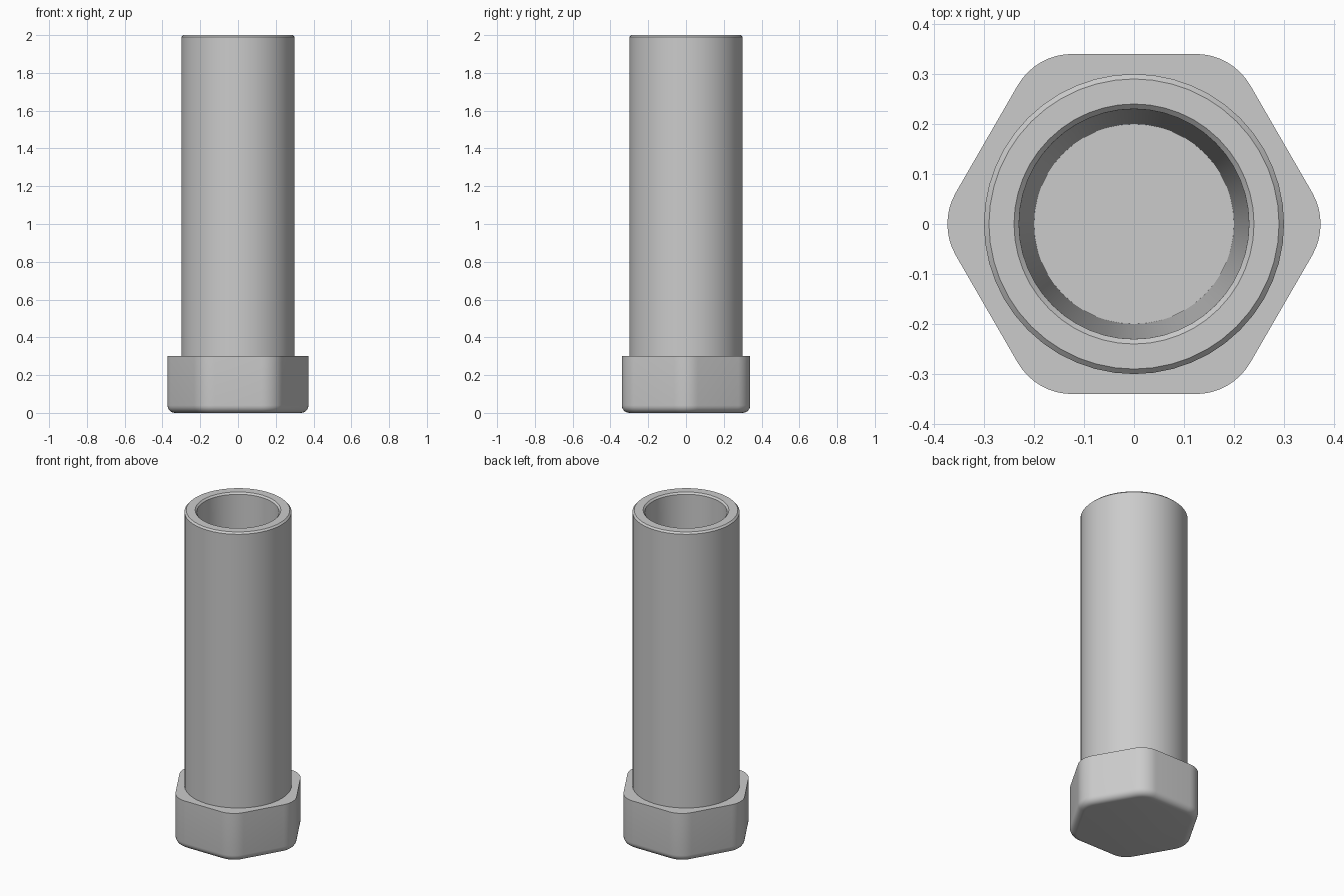
import bpy, bmesh
from math import sin, cos, pi, radians

if "Cube" in bpy.data.objects:
    bpy.data.objects.remove(bpy.data.objects["Cube"], do_unlink=True)

GREY = (0.6, 0.6, 0.6, 1)
metal = bpy.data.materials.new("light_grey")
metal.use_nodes = True
metal.diffuse_color = GREY
metal.node_tree.nodes["Principled BSDF"].inputs["Base Color"].default_value = GREY


def loft(name, rings, cap_start, cap_end):
    """Join a list of closed point rings with quads, optionally capping the ends."""
    bm = bmesh.new()
    loops = [[bm.verts.new(p) for p in ring] for ring in rings]
    n = len(loops[0])
    for a, b in zip(loops, loops[1:]):
        for i in range(n):
            j = (i + 1) % n
            bm.faces.new((a[i], a[j], b[j], b[i]))
    if cap_start:
        bm.faces.new(loops[0][::-1])
    if cap_end:
        bm.faces.new(loops[-1])
    mesh = bpy.data.meshes.new(name)
    bm.to_mesh(mesh)
    bm.free()
    mesh.materials.append(metal)
    obj = bpy.data.objects.new(name, mesh)
    bpy.context.collection.objects.link(obj)
    bpy.ops.object.select_all(action="DESELECT")
    obj.select_set(True)
    bpy.context.view_layer.objects.active = obj
    bpy.ops.object.shade_smooth_by_angle(angle=radians(30))
    return obj


def circle(r, z, n=48):
    return [(r * cos(2 * pi * i / n), r * sin(2 * pi * i / n), z) for i in range(n)]


def rounded_hex(inset, z, apothem=0.34, corner=0.126, steps=8):
    centre = (apothem - corner) / cos(pi / 6)
    r = corner - inset
    points = []
    for k in range(6):
        mid = k * pi / 3
        for s in range(steps + 1):
            a = mid + (s / steps - 0.5) * pi / 3
            points.append((centre * cos(mid) + r * cos(a),
                           centre * sin(mid) + r * sin(a), z))
    return points


# Hollow shank: chamfered rim and a tapered blind bore
FLOOR = 0.2
profile = [(0.30, 0.29), (0.30, 1.99), (0.29, 2.0), (0.24, 2.0), (0.23, 1.99), (0.20, FLOOR)]
loft("hollow_shank", [circle(r, z) for r, z in profile], False, True)

# Hexagonal head with rounded corners and a rounded bottom edge
FILLET = 0.04
rings = []
for i in range(7):
    a = i / 6 * pi / 2
    rings.append(rounded_hex(FILLET * (1 - sin(a)), FILLET * (1 - cos(a))))
rings.append(rounded_hex(0, 0.30))
head = loft("hex_head", rings, True, False)

# Flat shoulder around the shank, leaving the bore clear
bm = bmesh.new()
bm.from_mesh(head.data)
bm.verts.ensure_lookup_table()
rim = [e for e in bm.edges if e.is_boundary]
ring = [bm.verts.new(p) for p in circle(0.30, 0.30)]
rim += [bm.edges.new((ring[i], ring[i - 1])) for i in range(len(ring))]
bmesh.ops.triangle_fill(bm, edges=rim, use_beauty=True, normal=(0, 0, 1))
for f in bm.faces:
    if f.calc_center_median().z > 0.299:
        f.smooth = False
        if f.normal.z < 0:
            f.normal_flip()
for e in bm.edges:
    if e.is_manifold and e.calc_face_angle(0) > radians(30):
        e.smooth = False
bm.to_mesh(head.data)
bm.free()
